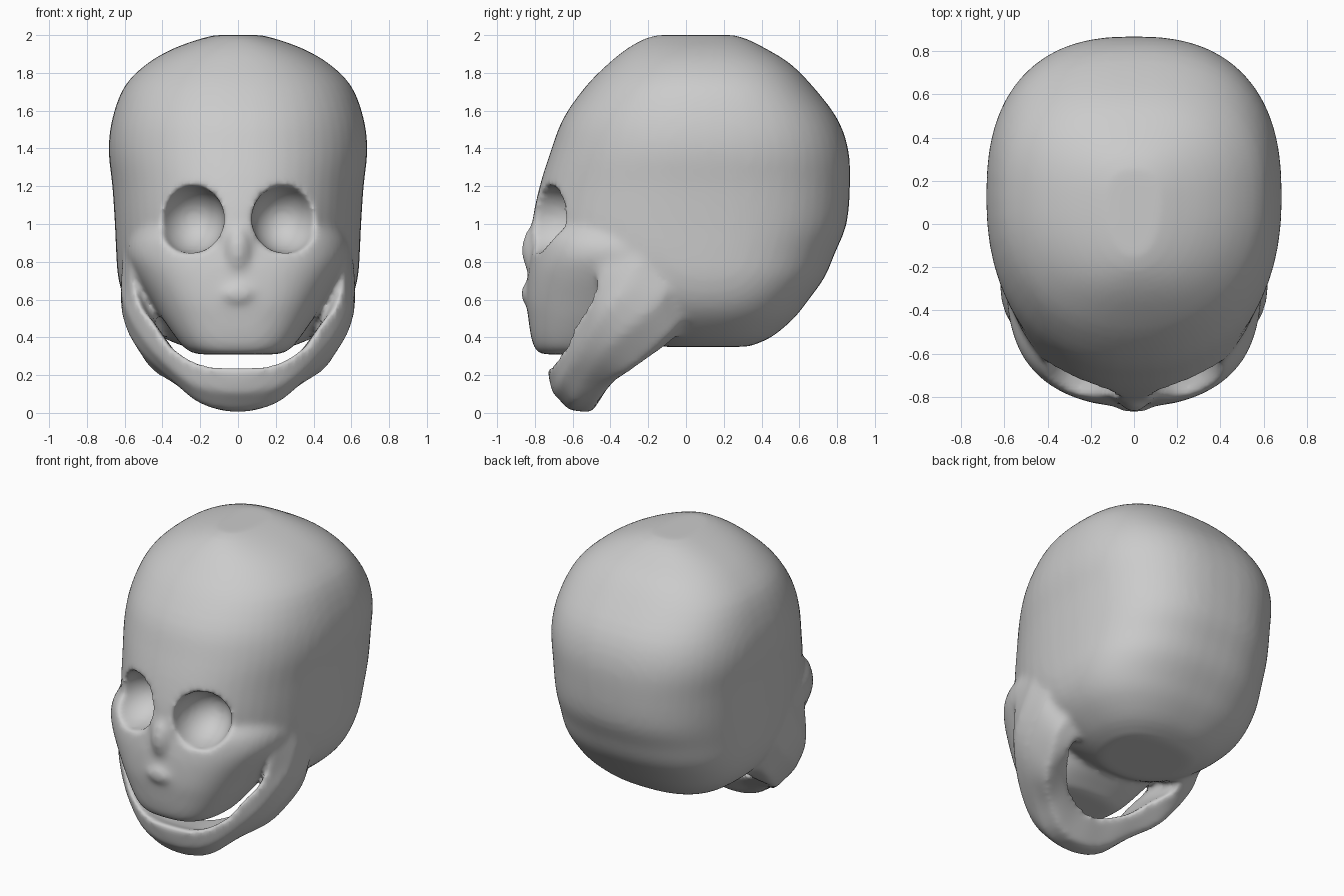
import bpy, bmesh, math
from mathutils import Vector

if "Cube" in bpy.data.objects:
    bpy.data.objects.remove(bpy.data.objects["Cube"])


def spline(rows, steps):
    """Catmull-Rom interpolation between rows of numbers."""
    out = []
    for i in range(len(rows) - 1):
        p0, p1 = rows[max(i - 1, 0)], rows[i]
        p2, p3 = rows[i + 1], rows[min(i + 2, len(rows) - 1)]
        for s in range(steps):
            t = s / steps
            out.append([0.5 * (2 * b + (c - a) * t + (2 * a - 5 * b + 4 * c - d) * t * t
                               + (3 * b - a - 3 * c + d) * t ** 3)
                        for a, b, c, d in zip(p0, p1, p2, p3)])
    out.append(list(rows[-1]))
    return out


def loft(name, rings):
    bm = bmesh.new()
    vr = [[bm.verts.new(p) for p in r] for r in rings]
    n = len(vr[0])
    for a, b in zip(vr, vr[1:]):
        for i in range(n):
            bm.faces.new((a[i], a[(i + 1) % n], b[(i + 1) % n], b[i]))
    bm.faces.new(vr[0])
    bm.faces.new(vr[-1])
    bmesh.ops.recalc_face_normals(bm, faces=bm.faces)
    me = bpy.data.meshes.new(name)
    bm.to_mesh(me)
    bm.free()
    ob = bpy.data.objects.new(name, me)
    bpy.context.collection.objects.link(ob)
    return ob


def section(z, yf, yb, hw, ym, nf, nb, count=56):
    """Horizontal section: superellipse with separate front and back halves."""
    pts = []
    for k in range(count):
        a = 2 * math.pi * k / count
        c, s = math.cos(a), math.sin(a)
        n, r = (nb, yb - ym) if s > 0 else (nf, ym - yf)
        pts.append((math.copysign(abs(c) ** (2 / n), c) * hw,
                    ym + math.copysign(abs(s) ** (2 / n), s) * r, z))
    return pts


def ball(name, loc, size, rot=(0, 0, 0)):
    bpy.ops.mesh.primitive_uv_sphere_add(segments=32, ring_count=20, location=loc, rotation=rot)
    ob = bpy.context.object
    ob.name = name
    ob.scale = size
    return ob


def join(name, obs):
    bpy.ops.object.select_all(action='DESELECT')
    for o in obs:
        o.select_set(True)
    bpy.context.view_layer.objects.active = obs[0]
    bpy.ops.object.join()
    obs[0].name = name
    return obs[0]


# Cranium: z, front y, back y, half width
cranium_rows = [
    (2.0, -.15, .25, .12), (1.98, -.22, .32, .2), (1.93, -.31, .42, .34),
    (1.85, -.41, .55, .48), (1.73, -.53, .67, .6), (1.56, -.65, .80, .665),
    (1.39, -.715, .86, .685), (1.2, -.775, .868, .665), (1.0, -.815, .85, .652),
    (.85, -.80, .79, .645), (.72, -.68, .735, .635), (.6, -.55, .65, .6),
    (.5, -.42, .57, .53), (.4, -.25, .45, .4), (.35, -.15, .33, .28)]
cranium = loft("cranium", [section(*r, .12, 2.2, 2.5) for r in spline(cranium_rows, 3)])

# Cheeks and upper jaw: z, front y, back y, half width, y of widest point
face_rows = [
    (1.05, -.70, .1, .45, -.2), (.95, -.79, .1, .56, -.2), (.85, -.815, .1, .595, -.2),
    (.75, -.835, .1, .56, -.22), (.6, -.845, .0, .465, -.3), (.5, -.835, -.15, .4, -.38),
    (.4, -.82, -.25, .33, -.45), (.34, -.80, -.35, .28, -.48), (.31, -.77, -.4, .22, -.5)]
face = loft("upper_jaw", [section(*r, 2.8, 2.5) for r in spline(face_rows, 3)])

# Lower jaw: stations from chin to ear (lip, outer, low, bottom, inner bottom, inner top)
jaw_rows = [
    (0, -.74, .25, 0, -.71, .11, 0, -.62, .015, 0, -.5, .0, 0, -.39, .17, 0, -.62, .21),
    (.2, -.715, .265, .22, -.68, .14, .2, -.6, .05, .17, -.48, .04, .13, -.37, .2, .17, -.6, .22),
    (.36, -.65, .36, .38, -.61, .25, .36, -.53, .18, .32, -.41, .14, .25, -.3, .25, .31, -.56, .3),
    (.46, -.58, .5, .51, -.52, .4, .51, -.43, .32, .44, -.31, .21, .34, -.2, .32, .4, -.5, .42),
    (.53, -.52, .6, .595, -.42, .55, .59, -.31, .44, .5, -.2, .3, .4, -.1, .36, .45, -.42, .5),
    (.57, -.45, .78, .62, -.3, .68, .62, -.15, .58, .54, -.08, .42, .4, 0, .45, .45, -.3, .6),
    (.55, -.35, 1.0, .6, -.2, .9, .6, -.05, .75, .5, .05, .55, .35, .1, .6, .4, -.1, .75)]
left = [[-v if i % 3 == 0 else v for i, v in enumerate(r)] for r in jaw_rows[:0:-1]]
jaw = loft("lower_jaw", [[r[i:i + 3] for i in range(0, 18, 3)]
                         for r in spline(left + jaw_rows, 5)])

# Nose bridge and the ridge under it
nose = ball("nose", (0, -.79, .86), (.075, .08, .14))
ridge = ball("nose_ridge", (0, -.80, .63), (.12, .075, .07))

# Eye sockets and nostril hollows
cuts = []
for s in (-1, 1):
    cuts.append(ball("socket", (s * .248, -.75, 1.025), (.178, .24, .18), (0, s * .12, s * .15)))
    cuts.append(ball("nostril", (s * .04, -.875, .745), (.033, .04, .055), (0, s * -.3, 0)))
cutter = join("socket_cutter", cuts)
cutter.hide_render = True

# Fuse the parts, carve the hollows and soften
skull = join("skull", [cranium, face, jaw, nose, ridge])


def fuse():
    m = skull.modifiers.new("fuse", 'REMESH')
    m.mode = 'VOXEL'
    m.voxel_size = .018
    return m


fuse()
cut = skull.modifiers.new("carve", 'BOOLEAN')
cut.operation = 'DIFFERENCE'
cut.object = cutter
fuse()
soft = skull.modifiers.new("soften", 'SMOOTH')
soft.factor = .5
soft.iterations = 10
bpy.context.view_layer.objects.active = skull
for m in list(skull.modifiers):
    bpy.ops.object.modifier_apply(modifier=m.name)
bpy.data.objects.remove(cutter)
skull.data.polygons.foreach_set("use_smooth", [True] * len(skull.data.polygons))
skull.data.update()
